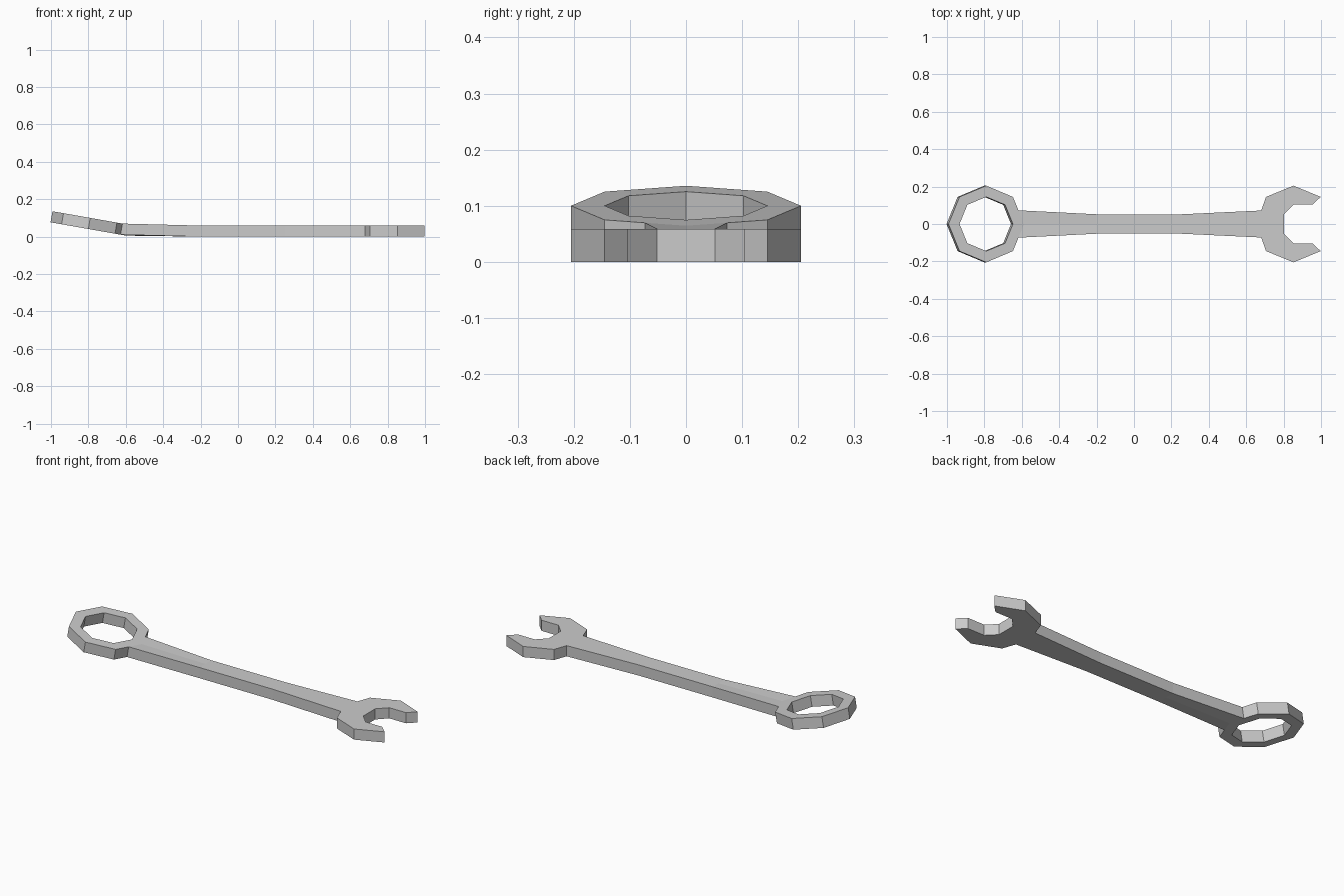
import bpy, bmesh
from math import sin, cos, pi, radians
from mathutils import Vector

if "Cube" in bpy.data.objects:
    bpy.data.objects.remove(bpy.data.objects["Cube"])

T = 0.059            # thickness
TILT = radians(10)   # upward tilt of the ring end
bm = bmesh.new()


def flat(x, y):
    """Bottom/top vertex pair on the flat part."""
    return bm.verts.new((x, y, 0)), bm.verts.new((x, y, T))


def tilted(u, y):
    """Bottom/top vertex pair in the tilted ring plane."""
    top = Vector((-0.79 + u * cos(TILT), y, 0.1 - u * sin(TILT)))
    down = Vector((-sin(TILT), 0, -cos(TILT))) * 0.06
    return bm.verts.new(top + down), bm.verts.new(top)


def polar(r, k):
    return tilted(r * cos(k * pi / 4), r * sin(k * pi / 4))


# Half outline (y >= 0), later mirrored
outer = [polar(0.205, k) for k in range(5)]
inner = [polar(0.145, k) for k in range(5)]
neck = tilted(0.175, 0.073)

# Ring end
plan = [[inner[0], outer[0], neck, outer[1], inner[1]]]
plan += [[inner[k], outer[k], outer[k + 1], inner[k + 1]] for k in range(1, 4)]

# Handle
mid = [outer[0], neck]
for x, w in ((-0.2, 0.052), (0.255, 0.052), (0.68, 0.072)):
    nxt = [flat(x, 0), flat(x, w)]
    plan.append([mid[0], nxt[0], nxt[1], mid[1]])
    mid = nxt

# Open jaw
jaw = [(0.803, 0), (0.803, 0.052), (0.853, 0.103), (0.955, 0.103),
       (0.998, 0.145), (0.853, 0.205), (0.706, 0.145)]
plan.append([mid[0]] + [flat(*p) for p in jaw] + [mid[1]])

# Top and bottom faces, then walls along the open outline
edges = {}
for poly in plan:
    bm.faces.new([p[1] for p in poly])
    bm.faces.new([p[0] for p in reversed(poly)])
    for a, b in zip(poly, poly[1:] + poly[:1]):
        edges.setdefault(frozenset((a, b)), []).append((a, b))
for uses in edges.values():
    a, b = uses[0]
    on_axis = abs(a[0].co.y) < 1e-5 and abs(b[0].co.y) < 1e-5
    if len(uses) == 1 and not on_axis:
        bm.faces.new((a[0], b[0], b[1], a[1]))

# Mirror to the other half
geom = bm.verts[:] + bm.edges[:] + bm.faces[:]
bmesh.ops.mirror(bm, geom=geom, axis='Y', merge_dist=-1)
bmesh.ops.remove_doubles(bm, verts=bm.verts[:], dist=1e-4)
bmesh.ops.recalc_face_normals(bm, faces=bm.faces[:])

mesh = bpy.data.meshes.new("wrench")
bm.to_mesh(mesh)
bm.free()
bpy.context.collection.objects.link(bpy.data.objects.new("wrench", mesh))
